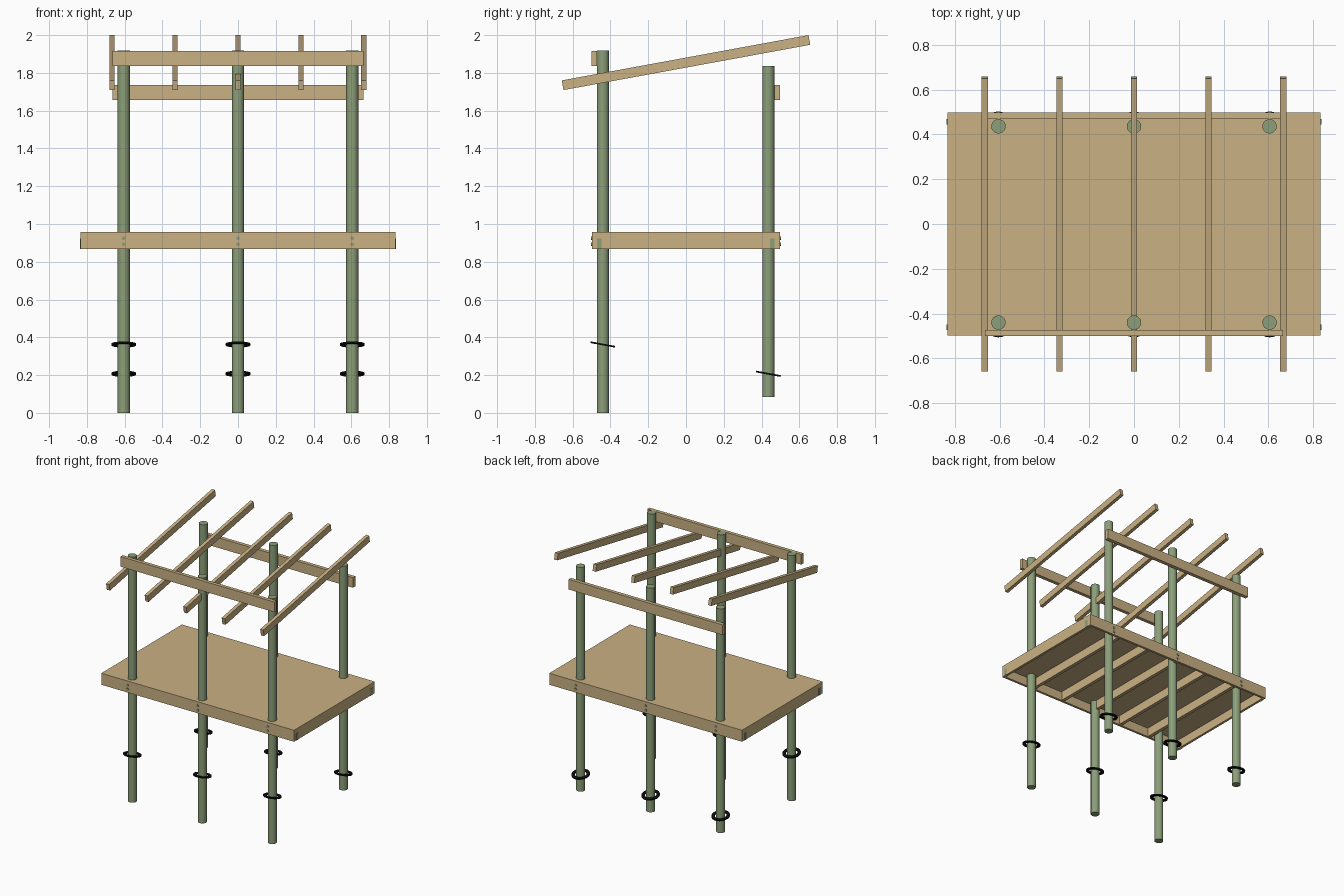
import bpy, bmesh, math
from mathutils import Matrix, Vector

if "Cube" in bpy.data.objects:
    bpy.data.objects.remove(bpy.data.objects["Cube"])


def material(name, rgb):
    m = bpy.data.materials.new(name)
    m.diffuse_color = (*rgb, 1.0)
    m.use_nodes = True
    m.node_tree.nodes["Principled BSDF"].inputs["Base Color"].default_value = m.diffuse_color
    return m


TIMBER = material("tan timber", (0.59, 0.44, 0.23))
GREEN = material("treated green", (0.262, 0.345, 0.19))
BLACK = material("black", (0.004, 0.004, 0.004))


def finish(name, bm, mat, smooth=False):
    bmesh.ops.recalc_face_normals(bm, faces=bm.faces)
    me = bpy.data.meshes.new(name)
    bm.to_mesh(me)
    bm.free()
    me.materials.append(mat)
    ob = bpy.data.objects.new(name, me)
    bpy.context.collection.objects.link(ob)
    if smooth:
        bpy.ops.object.select_all(action='DESELECT')
        ob.select_set(True)
        bpy.context.view_layer.objects.active = ob
        bpy.ops.object.shade_smooth_by_angle(angle=math.radians(35))
    return ob


def box_mesh(x0, x1, y0, y1, z0, z1):
    bm = bmesh.new()
    size = Matrix.Diagonal((x1 - x0, y1 - y0, z1 - z0, 1))
    mid = Matrix.Translation(((x0 + x1) / 2, (y0 + y1) / 2, (z0 + z1) / 2))
    bmesh.ops.create_cube(bm, size=1, matrix=mid @ size)
    return bm


def box(name, mat, *bounds):
    return finish(name, box_mesh(*bounds), mat)


def cylinder(name, mat, r, depth, matrix, seg=24):
    bm = bmesh.new()
    bmesh.ops.create_cone(bm, cap_ends=True, segments=seg, radius1=r,
                          radius2=r, depth=depth, matrix=matrix)
    return finish(name, bm, mat, True)


def ring(name, r_in, r_out, thick, loc, tilt):
    """Flat square-section collar, tilted about x."""
    bm = bmesh.new()
    n = 24
    loops = []
    for r, z in ((r_in, -thick / 2), (r_out, -thick / 2),
                 (r_out, thick / 2), (r_in, thick / 2)):
        loops.append([bm.verts.new((r * math.cos(2 * math.pi * i / n),
                                    r * math.sin(2 * math.pi * i / n), z))
                      for i in range(n)])
    for k in range(4):
        a, b = loops[k], loops[(k + 1) % 4]
        for i in range(n):
            j = (i + 1) % n
            bm.faces.new((a[i], a[j], b[j], b[i]))
    bm.transform(Matrix.Translation(loc) @ Matrix.Rotation(tilt, 4, 'X'))
    return finish(name, bm, BLACK, True)


# Posts with ground collars and bolts through the rim
POST_R = 0.032
for side, y, z0, z1, zc in (("front", -0.44, 0.0, 1.918, 0.362),
                            ("back", 0.436, 0.085, 1.836, 0.207)):
    s = -1 if y < 0 else 1
    for x in (-0.605, 0.0, 0.605):
        cylinder(side + "_post", GREEN, POST_R, z1 - z0,
                 Matrix.Translation((x, y, (z0 + z1) / 2)))
        ring(side + "_ground_collar", 0.043, 0.066, 0.009,
             (x, y, zc), math.radians(-10.4))
        for z in (0.893, 0.925):
            cylinder(side + "_bolt", GREEN, 0.01, 0.03,
                     Matrix.Translation((x, s * 0.488, z))
                     @ Matrix.Rotation(math.pi / 2, 4, 'X'), 12)

# Deck: a block hollowed from below, leaving rim and floor
bm = box_mesh(-0.833, 0.833, -0.498, 0.498, 0.868, 0.958)
bm.normal_update()
under = min(bm.faces, key=lambda f: f.normal.z)
bmesh.ops.inset_region(bm, faces=[under], thickness=0.026)
hollow = bmesh.ops.extrude_face_region(bm, geom=[under])
bmesh.ops.translate(bm, vec=Vector((0, 0, 0.07)),
                    verts=[v for v in hollow["geom"]
                           if isinstance(v, bmesh.types.BMVert)])
if under.is_valid:
    bmesh.ops.delete(bm, geom=[under], context='FACES_ONLY')
finish("deck", bm, TIMBER)

# Joists under the floor
for i in range(1, 6):
    x = -0.82 + i * 1.64 / 6
    box("joist", TIMBER, x - 0.013, x + 0.013, -0.475, 0.475, 0.868, 0.94)

# Small bracket plates at the deck ends
for sx in (-1, 1):
    for y in (-0.46, 0.456):
        box("end_bracket", GREEN, sx * 0.834 - 0.002, sx * 0.834 + 0.002,
            y - 0.012, y + 0.012, 0.868, 0.922)

# Roof beams
box("front_beam", TIMBER, -0.665, 0.665, -0.5, -0.472, 1.836, 1.915)
box("back_beam", TIMBER, -0.665, 0.665, 0.469, 0.498, 1.657, 1.736)

# Sloping rafters
for x in (-0.666, -0.333, 0.0, 0.333, 0.666):
    bm = box_mesh(-0.0135, 0.0135, -0.664, 0.664, -0.026, 0.026)
    bm.transform(Matrix.Translation((x, 0, 1.8545))
                 @ Matrix.Rotation(math.radians(10.4), 4, 'X'))
    finish("rafter", bm, TIMBER)
